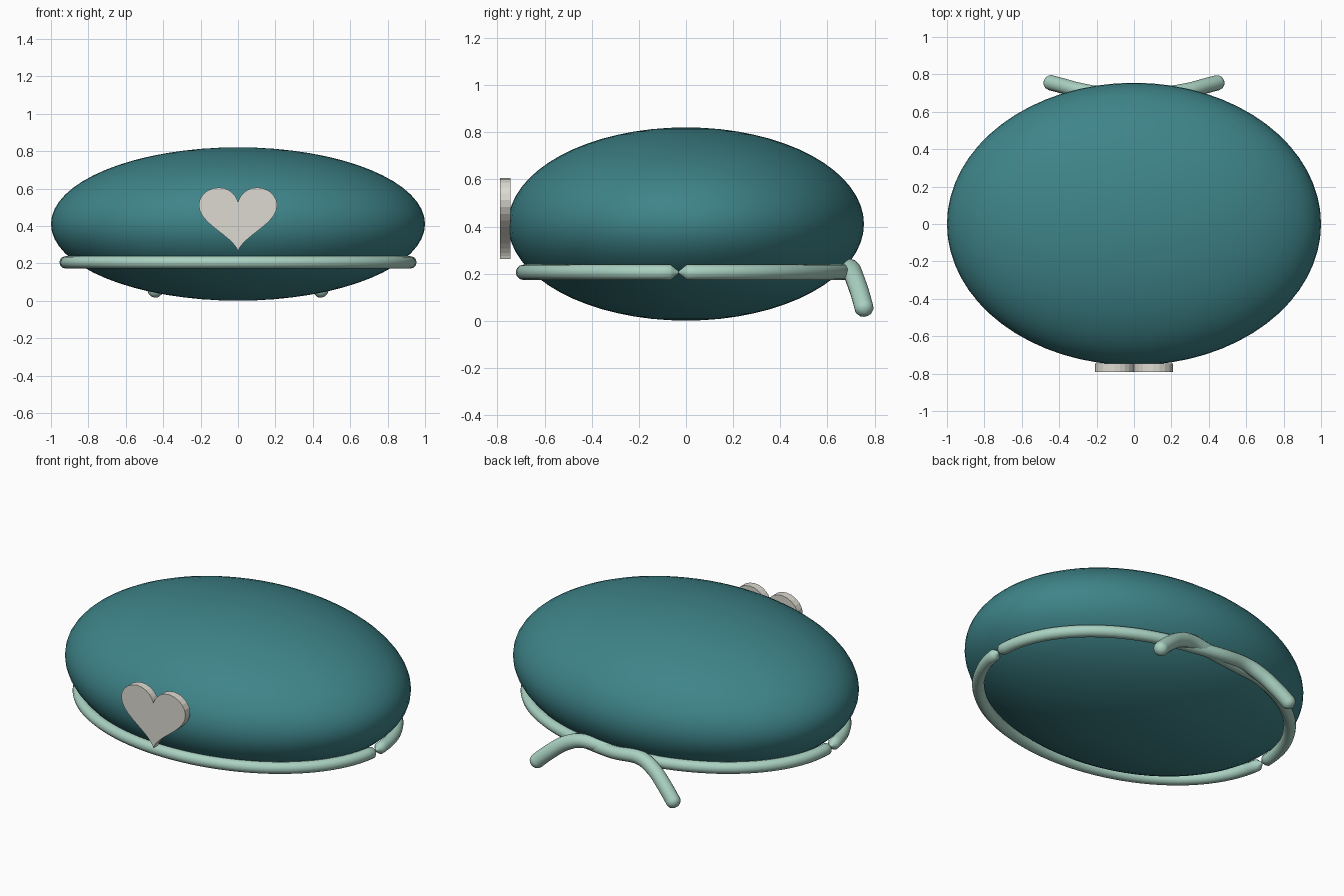
import bpy, bmesh, math
from mathutils import Vector

cube = bpy.data.objects.get("Cube")
if cube:
    bpy.data.objects.remove(cube, do_unlink=True)


def material(name, rgb):
    m = bpy.data.materials.new(name)
    m.use_nodes = True
    m.diffuse_color = (*rgb, 1)
    m.node_tree.nodes["Principled BSDF"].inputs["Base Color"].default_value = (*rgb, 1)
    return m


TEAL = material("deep teal", (0.048, 0.23, 0.25))
MINT = material("pale mint", (0.40, 0.64, 0.54))
CREAM = material("warm off white", (0.72, 0.70, 0.64))


def select_only(ob):
    bpy.ops.object.select_all(action="DESELECT")
    ob.select_set(True)
    bpy.context.view_layer.objects.active = ob


def tube(name, points, radii):
    """Round cord through the points, with its own radius at each one."""
    curve = bpy.data.curves.new(name, "CURVE")
    curve.dimensions = "3D"
    curve.bevel_depth = 1
    curve.bevel_resolution = 4
    curve.use_fill_caps = True
    spline = curve.splines.new("POLY")
    spline.points.add(len(points) - 1)
    for p, co, r in zip(spline.points, points, radii):
        p.co = (*co, 1)
        p.radius = r
    ob = bpy.data.objects.new(name, curve)
    bpy.context.collection.objects.link(ob)
    curve.materials.append(MINT)
    select_only(ob)
    bpy.ops.object.convert(target="MESH")
    bpy.ops.object.shade_smooth_by_angle(angle=math.radians(50))
    return ob


def smooth_path(keys, steps=8):
    """Catmull-Rom path through the keys."""
    k = [keys[0]] + keys + [keys[-1]]
    out = []
    for a, b, c, d in zip(k, k[1:], k[2:], k[3:]):
        for i in range(steps):
            t = i / steps
            out.append(b + (c - a) * t / 2 + (a * 2 - b * 5 + c * 4 - d) * t ** 2 / 2
                       + (b * 3 - a - c * 3 + d) * t ** 3 / 2)
    return out + [keys[-1]]


# Rounded main body
bpy.ops.mesh.primitive_uv_sphere_add(segments=64, ring_count=32, location=(0, 0, 0.411))
body = bpy.context.object
body.name = "body"
body.scale = (1, 0.755, 0.41)
body.data.materials.append(TEAL)
bpy.ops.object.shade_smooth()

# Cord round the lower body, pinched where the pieces meet at the sides
BAND_Z, BAND_R, TAIL_R = 0.206, 0.033, 0.041
GAP = 0.045


def on_band(angle):
    return Vector((0.922 * math.cos(angle), 0.689 * math.sin(angle), BAND_Z))


def pinch(distance):
    return min(BAND_R, 0.004 + 0.85 * distance)


start, end = math.pi + GAP, math.tau - GAP
angles = [start + 0.012 * i for i in range(4)]
angles += [start + 0.05 + (end - start - 0.1) * i / 48 for i in range(49)]
angles += [end - 0.012 * i for i in (3, 2, 1, 0)]
tube("front_cord", [on_band(a) for a in angles],
     [pinch(0.69 * min(a - start, end - a)) for a in angles])

# Two back cords that cross and hang down as loose tails
for name, side, lift in (("left_back_cord", 1, 0.012), ("right_back_cord", -1, -0.008)):
    angles = [-GAP + 0.012 * i for i in range(4)]
    angles += [-GAP + 0.05 + 1.25 * i / 24 for i in range(25)]
    ring = [on_band(a) for a in angles]
    radii = [pinch(0.69 * (a + GAP)) for a in angles]
    keys = [ring[-1], Vector((0, 0.692 + lift, 0.212)), Vector((-0.18, 0.698, 0.223)),
            Vector((-0.29, 0.714, 0.185)), Vector((-0.38, 0.738, 0.117)),
            Vector((-0.445, 0.755, 0.056))]
    tail = smooth_path(keys)[1:]
    radii += [BAND_R + (TAIL_R - BAND_R) * min(1, 2 * i / len(tail)) for i in range(len(tail))]
    # rounded tip
    tip, direction = tail[-1], (tail[-1] - tail[-2]).normalized()
    for i in range(1, 6):
        a = math.radians(17 * i)
        tail.append(tip + direction * TAIL_R * 0.9 * math.sin(a))
        radii.append(TAIL_R * math.cos(a))
    tube(name, [Vector((p.x * side, p.y, p.z)) for p in ring + tail], radii)

# Heart plate on the front
bm = bmesh.new()
outline = []
for i in range(48):
    t = math.tau * i / 48
    x = 16 * math.sin(t) ** 3
    z = 13 * math.cos(t) - 5 * math.cos(2 * t) - 2 * math.cos(3 * t) - math.cos(4 * t)
    outline.append(bm.verts.new((x * 0.0131, -0.79, 0.262 + (z + 17) * 0.0119)))
face = bm.faces.new(outline)
back = bmesh.ops.extrude_face_region(bm, geom=[face])["geom"]
bmesh.ops.translate(bm, verts=[v for v in back if isinstance(v, bmesh.types.BMVert)],
                    vec=(0, 0.045, 0))
bmesh.ops.recalc_face_normals(bm, faces=bm.faces)
mesh = bpy.data.meshes.new("heart_plate")
bm.to_mesh(mesh)
bm.free()
mesh.materials.append(CREAM)
heart = bpy.data.objects.new("heart_plate", mesh)
bpy.context.collection.objects.link(heart)
